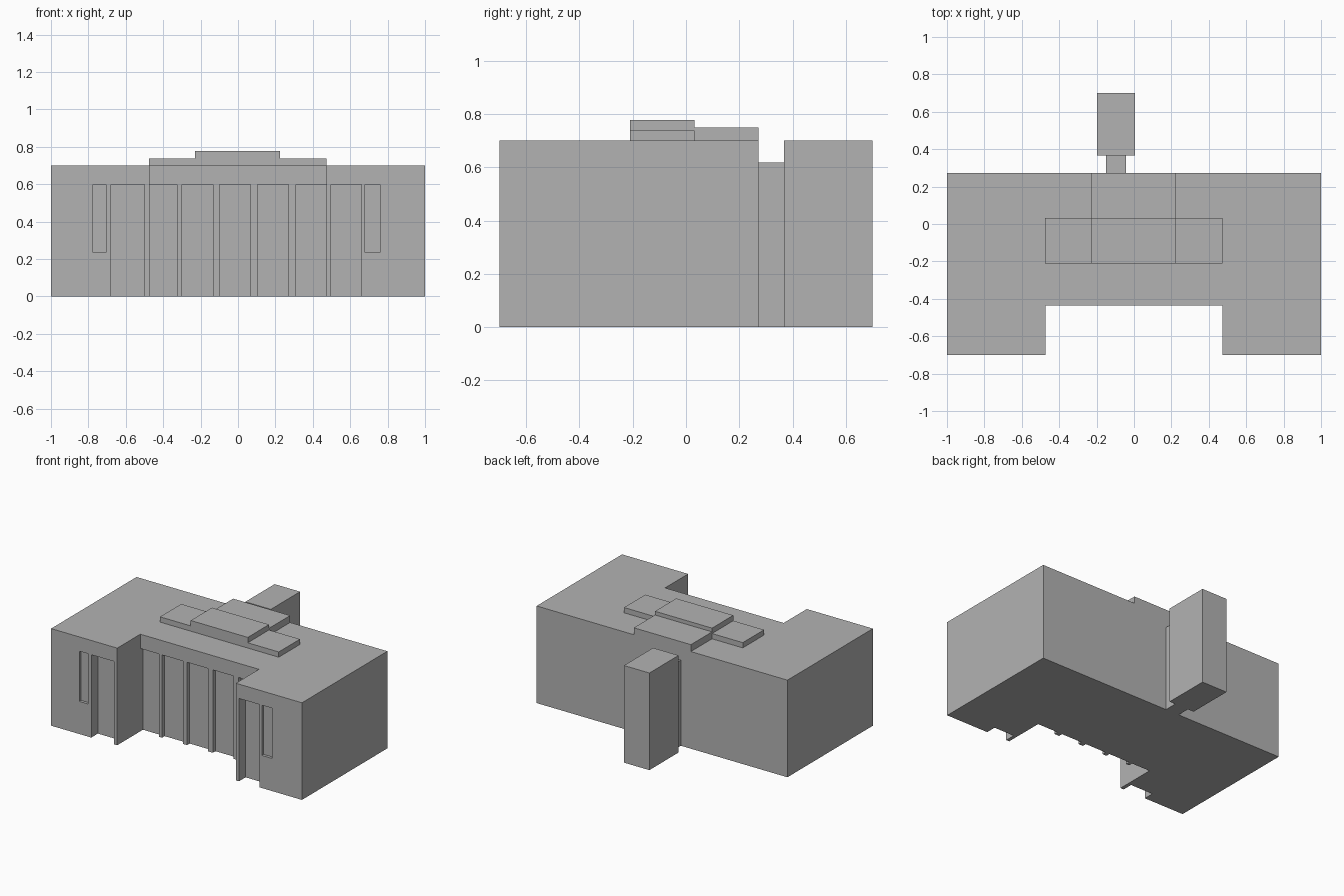
import bpy
import bmesh

if "Cube" in bpy.data.objects:
    bpy.data.objects.remove(bpy.data.objects["Cube"])

# One plain material for the whole building
GREY = (0.45, 0.45, 0.45, 1.0)
stone = bpy.data.materials.new("grey stone")
stone.use_nodes = True
stone.diffuse_color = GREY
stone.node_tree.nodes["Principled BSDF"].inputs["Base Color"].default_value = GREY


def add_prism(bm, outline, z0, z1):
    """Extrude a counter-clockwise plan outline from z0 up to z1."""
    base = bm.faces.new([bm.verts.new((x, y, z0)) for x, y in outline])
    top = bmesh.ops.extrude_face_region(bm, geom=[base], use_keep_orig=True)["geom"]
    verts = [g for g in top if isinstance(g, bmesh.types.BMVert)]
    bmesh.ops.translate(bm, vec=(0, 0, z1 - z0), verts=verts)


def rect(x0, x1, y0, y1):
    return [(x0, y0), (x1, y0), (x1, y1), (x0, y1)]


def make(name, prisms):
    bm = bmesh.new()
    for outline, z0, z1 in prisms:
        add_prism(bm, outline, z0, z1)
    bmesh.ops.recalc_face_normals(bm, faces=bm.faces)
    mesh = bpy.data.meshes.new(name)
    bm.to_mesh(mesh)
    bm.free()
    mesh.materials.append(stone)
    obj = bpy.data.objects.new(name, mesh)
    bpy.context.collection.objects.link(obj)
    return obj


# Main block: U-shaped plan with two wings around a forecourt
FRONT, COURT, BACK, ROOF, INNER = -0.70, -0.437, 0.273, 0.70, 0.473
plan = [(-1, FRONT), (-INNER, FRONT), (-INNER, COURT), (INNER, COURT),
        (INNER, FRONT), (1, FRONT), (1, BACK), (-1, BACK)]
main_block = make("main_block", [(plan, 0, ROOF)])

# Recessed bays: (left, right, wall plane, depth, sill)
HEAD, FLOOR = 0.597, -0.05
bays = [(-0.775, -0.707, FRONT, 0.02, 0.235), (0.68, 0.76, FRONT, 0.02, 0.235),
        (-0.68, -0.50, FRONT, 0.075, FLOOR), (0.498, 0.66, FRONT, 0.075, FLOOR)]
for left, right in [(-INNER, -0.325), (-0.30, -0.133), (-0.10, 0.067),
                    (0.105, 0.27), (0.31, INNER)]:
    bays.append((left, right, COURT, 0.03, FLOOR))
cutter = make("bay_cutter", [(rect(l, r, wall - 0.05, wall + depth), sill, HEAD)
                             for l, r, wall, depth, sill in bays])
cut = main_block.modifiers.new("bays", 'BOOLEAN')
cut.operation = 'DIFFERENCE'
cut.solver = 'EXACT'
cut.object = cutter

# Bake the recesses, then drop the cutter
bpy.context.view_layer.objects.active = main_block
bpy.ops.object.modifier_apply(modifier=cut.name)
bpy.data.objects.remove(cutter)

# Stepped roof structures
make("roof_plate", [(rect(-0.475, 0.472, -0.21, 0.032), ROOF, 0.738)])
make("roof_centre", [(rect(-0.23, 0.225, -0.21, 0.032), ROOF, 0.777)])
make("roof_rear", [(rect(-0.23, 0.225, 0.032, BACK), ROOF, 0.75)])

# Rear tower and the narrow link joining it to the block
make("rear_link", [(rect(-0.15, -0.043, BACK, 0.367), 0, 0.617)])
make("rear_tower", [(rect(-0.198, 0.005, 0.367, 0.70), 0, ROOF)])
